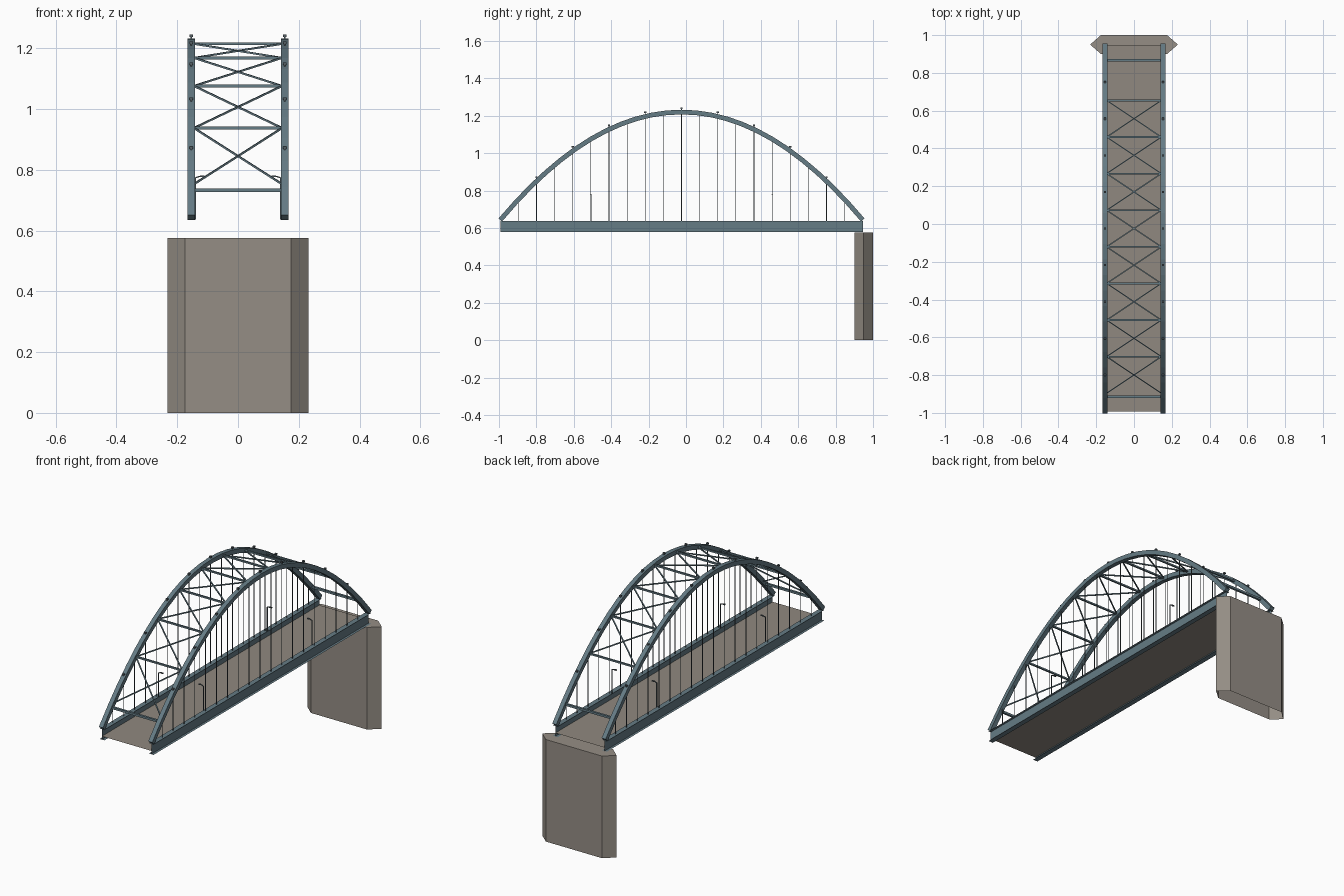
import bpy, bmesh
from mathutils import Vector

cube = bpy.data.objects.get("Cube")
if cube:
    bpy.data.objects.remove(cube, do_unlink=True)

# main dimensions
MID, HALF = -0.024, 0.969          # centre and half length of the span along y
BASE, RISE = 0.643, 0.577          # arch springing height and rise
RIB_X = 0.154                      # rib centre line
STEP = HALF / 10                   # hanger spacing
Y0, Y1 = MID - HALF, MID + HALF
GIRDER_LOW, GIRDER_TOP, DECK_Z = 0.578, 0.637, 0.597


def material(name, rgb):
    m = bpy.data.materials.new(name)
    m.use_nodes = True
    m.diffuse_color = (*rgb, 1)
    m.node_tree.nodes["Principled BSDF"].inputs["Base Color"].default_value = (*rgb, 1)
    return m


STEEL = material("blue grey steel", (0.13, 0.20, 0.235))
CONCRETE = material("warm grey concrete", (0.30, 0.27, 0.235))
ROAD = material("grey road surface", (0.28, 0.25, 0.215))
CABLE = material("dark cable", (0.09, 0.115, 0.13))


def finish(name, bm, mat):
    mesh = bpy.data.meshes.new(name)
    bm.to_mesh(mesh)
    bm.free()
    mesh.materials.append(mat)
    ob = bpy.data.objects.new(name, mesh)
    bpy.context.collection.objects.link(ob)
    return ob


def arch_point(offset, x=0.0):
    u = offset / HALF
    return Vector((x, MID + offset, BASE + RISE * (1 - u * u)))


def bar(bm, a, b, width, depth=None):
    """Square bar between two points."""
    depth = depth or width
    a, b = Vector(a), Vector(b)
    d = (b - a).normalized()
    ref = Vector((0, 1, 0)) if abs(d.z) > 0.9 else Vector((0, 0, 1))
    s = d.cross(ref).normalized()
    t = s.cross(d)
    rings = [[bm.verts.new(p + s * i * width / 2 + t * j * depth / 2)
              for i, j in ((-1, -1), (1, -1), (1, 1), (-1, 1))] for p in (a, b)]
    for k in range(4):
        n = (k + 1) % 4
        bm.faces.new((rings[0][k], rings[0][n], rings[1][n], rings[1][k]))
    bm.faces.new(rings[0][::-1])
    bm.faces.new(rings[1])
    bmesh.ops.recalc_face_normals(bm, faces=bm.faces)


def sheet(bm, p, q):
    """Thin plate: a cross-section line carried along the span."""
    bm.faces.new([bm.verts.new((c[0], y, c[1]))
                  for c, y in ((p, Y0), (q, Y0), (q, Y1), (p, Y1))])


def arch_rib(name, side, segments=24, width=0.025, depth=0.025):
    bm = bmesh.new()
    rings = []
    for i in range(segments + 1):
        off = -HALF + 2 * HALF * i / segments
        c = arch_point(off, side * RIB_X)
        n = Vector((0, 2 * RISE * off / HALF ** 2, 1)).normalized()
        rings.append([bm.verts.new(c + Vector((a * width / 2, 0, 0)) + n * b * depth / 2)
                      for a, b in ((-1, -1), (1, -1), (1, 1), (-1, 1))])
    for r, s in zip(rings, rings[1:]):
        for k in range(4):
            n = (k + 1) % 4
            bm.faces.new((r[k], r[n], s[n], s[k]))
    bm.faces.new(rings[0])
    bm.faces.new(rings[-1][::-1])
    bmesh.ops.recalc_face_normals(bm, faces=bm.faces)
    finish(name, bm, STEEL)


# both sides of the span
for label, side in (("left", 1), ("right", -1)):
    arch_rib(label + "_arch_rib", side)

    # edge girder: web with top and bottom flanges
    bm = bmesh.new()
    web, inner, outer = side * RIB_X, side * 0.139, side * 0.168
    sheet(bm, (web, GIRDER_LOW), (web, GIRDER_TOP))
    for z in (GIRDER_LOW, GIRDER_TOP):
        sheet(bm, (inner, z), (outer, z))
    finish(label + "_edge_girder", bm, STEEL)

    # hangers
    bm = bmesh.new()
    for k in range(-9, 10):
        top = arch_point(k * STEP, side * RIB_X)
        bar(bm, (top.x, top.y, GIRDER_TOP), top, 0.003)
    finish(label + "_hangers", bm, CABLE)

    # small lamps on top of the rib
    bm = bmesh.new()
    for k in range(-8, 9, 2):
        p = arch_point(k * STEP, side * RIB_X)
        bar(bm, p, p + Vector((0, 0, 0.018)), 0.005)
        bar(bm, p + Vector((0, 0, 0.017)), p + Vector((0, 0, 0.025)), 0.011)
    finish(label + "_rib_lamps", bm, CABLE)

    # street lamps leaning in over the deck
    bm = bmesh.new()
    for k in (-5, 5):
        y, x = MID + k * STEP, side * 0.14
        bar(bm, (x, y, GIRDER_TOP), (x, y, 0.775), 0.004)
        bar(bm, (x, y, 0.774), (side * 0.122, y, 0.779), 0.004)
        bar(bm, (side * 0.125, y, 0.778), (side * 0.111, y, 0.778), 0.008, 0.005)
    finish(label + "_street_lamps", bm, CABLE)

# cross struts between the ribs, heavier at the portals
bm = bmesh.new()
for k in range(-7, 8, 2):
    bar(bm, arch_point(k * STEP, -RIB_X), arch_point(k * STEP, RIB_X), 0.009)
for off in (-0.891, 0.891):
    bar(bm, arch_point(off, -RIB_X), arch_point(off, RIB_X), 0.012)
finish("cross_struts", bm, STEEL)

# diagonal bracing
bm = bmesh.new()
for k in range(-9, 7, 2):
    for side in (-1, 1):
        bar(bm, arch_point(k * STEP, side * 0.145),
            arch_point((k + 2) * STEP, -side * 0.145), 0.006)
finish("diagonal_braces", bm, STEEL)

# deck
bm = bmesh.new()
sheet(bm, (-RIB_X, DECK_Z), (RIB_X, DECK_Z))
finish("deck", bm, ROAD)

# pier with pointed ends, open underneath
bm = bmesh.new()
outline = [(-0.175, 0.90), (0.175, 0.90), (0.232, 0.95),
           (0.175, 1.0), (-0.175, 1.0), (-0.232, 0.95)]
low, high = [[bm.verts.new((x, y, z)) for x, y in outline] for z in (0, 0.576)]
for k in range(6):
    n = (k + 1) % 6
    bm.faces.new((low[k], low[n], high[n], high[k]))
bm.faces.new(high)
finish("pier", bm, CONCRETE)
